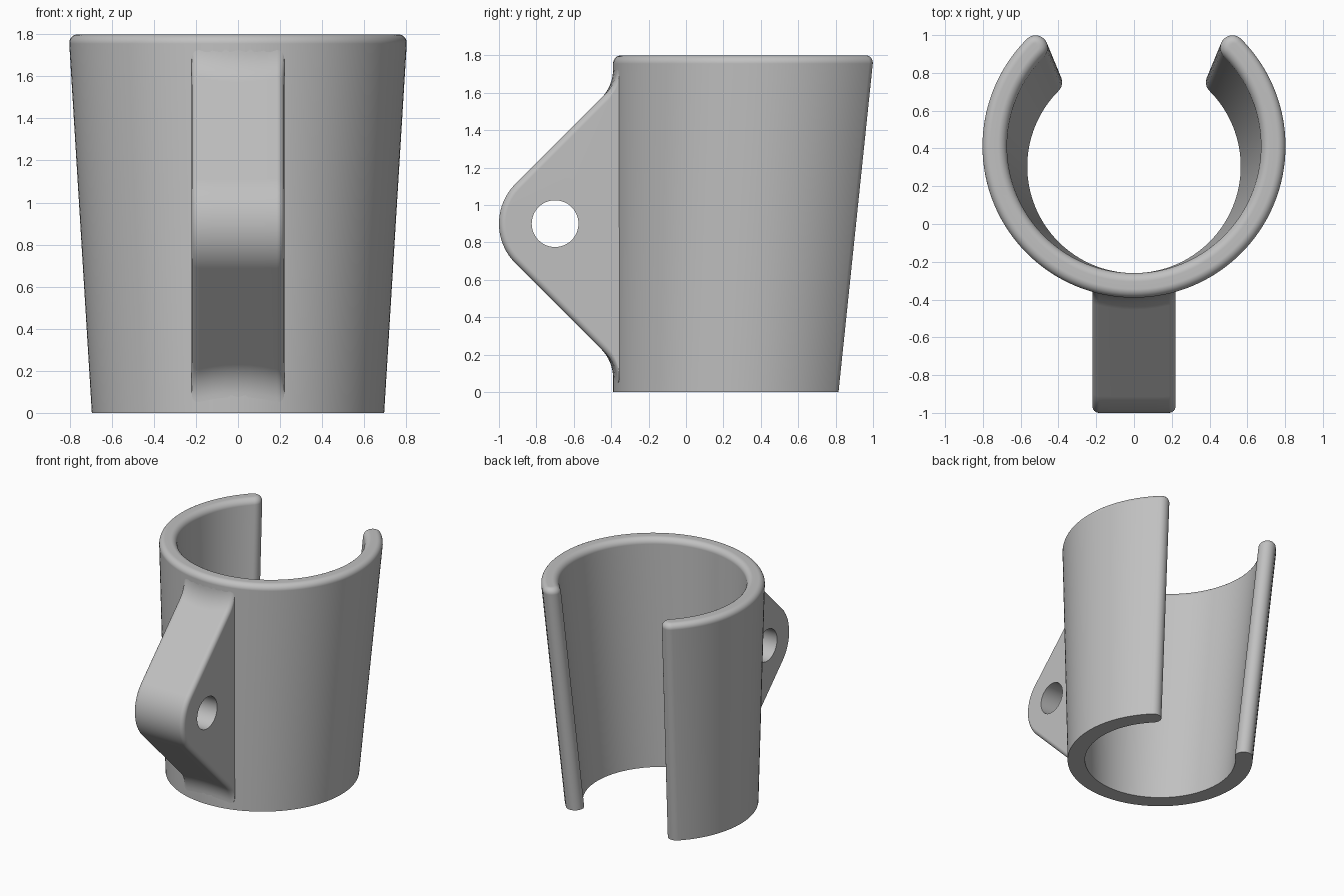
import bpy, bmesh
from math import sin, cos, pi, sqrt, radians

if "Cube" in bpy.data.objects:
    bpy.data.objects.remove(bpy.data.objects["Cube"], do_unlink=True)

HEIGHT = 1.8
HALF_WALL = 0.065
FRONT = -0.39            # vertical front line of the tapered wall

grey = bpy.data.materials.new("plain grey")
grey.use_nodes = True
grey.diffuse_color = (0.53, 0.53, 0.53, 1)
grey.node_tree.nodes["Principled BSDF"].inputs["Base Color"].default_value = grey.diffuse_color


def make_object(name, bm):
    bmesh.ops.recalc_face_normals(bm, faces=bm.faces[:])
    mesh = bpy.data.meshes.new(name)
    bm.to_mesh(mesh)
    bm.free()
    mesh.materials.append(grey)
    obj = bpy.data.objects.new(name, mesh)
    bpy.context.collection.objects.link(obj)
    return obj


def loft(bm, loops):
    """Skin closed point loops of equal length, return their vertices."""
    rings = [[bm.verts.new(p) for p in loop] for loop in loops]
    for a, b in zip(rings, rings[1:]):
        for i in range(len(a)):
            j = (i + 1) % len(a)
            bm.faces.new((a[i], a[j], b[j], b[i]))
    return rings


def select_only(obj):
    bpy.ops.object.select_all(action='DESELECT')
    obj.select_set(True)
    bpy.context.view_layer.objects.active = obj


def finish(obj):
    select_only(obj)
    bpy.ops.object.shade_smooth_by_angle(angle=radians(35))
    mod = obj.modifiers.new("even shading", 'WEIGHTED_NORMAL')
    mod.keep_sharp = True


# Open tapered cup: C-shaped outline with round ends, lofted upward
ARC, CAP = 96, 8


def cup_outline(z, inset):
    radius = 0.63 + 0.11 * z / HEIGHT
    centre_y = FRONT + HALF_WALL + radius
    t = HALF_WALL - inset

    def side(sign):
        pts = []
        start, sweep = radians(135), radians(270)
        for k in range(CAP):                       # first round end
            a = pi / 2 * k / CAP
            pts.append((start, sign * t * sin(a), -t * cos(a)))
        for k in range(ARC + 1):                   # long arc
            pts.append((start + sweep * k / ARC, sign * t, 0))
        for k in range(1, CAP + 1):                # second round end
            a = pi / 2 * k / CAP
            pts.append((start + sweep, sign * t * cos(a), t * sin(a)))
        return pts

    outer, inner = side(1), side(-1)
    result = []
    for ang, off, along in outer + inner[-2:0:-1]:
        a = ang - pi / 2 + pi / 2
        r = radius + off
        result.append((r * cos(a) - along * sin(a),
                       centre_y + r * sin(a) + along * cos(a), z))
    return result


RIM = 0.045
levels = [(0, 0), (0.9, 0)]
for k in range(9):
    a = pi / 2 * k / 8
    levels.append((HEIGHT - RIM + RIM * sin(a), RIM * (1 - cos(a))))

bm = bmesh.new()
rings = loft(bm, [cup_outline(z, d) for z, d in levels])
for ring in (rings[0], rings[-1]):
    n = len(ring)
    half = n // 2
    for i in range(half):                          # strip between both sides
        quad = [ring[i], ring[i + 1], ring[(n - i - 1) % n], ring[(n - i) % n]]
        bm.faces.new(list(dict.fromkeys(quad)))
finish(make_object("open_cup", bm))

# Lug on the front: rounded nose, sloped flanks, fillets into the wall
NOSE_Y, NOSE_Z, NOSE_R = -0.70, 0.90, 0.30
HALF_WIDTH, EDGE, BLEND = 0.22, 0.035, 0.22


def lug_outline(x, inset):
    wall = FRONT + 0.75 - sqrt(0.75 ** 2 - x * x)
    r = NOSE_R - inset
    upper = []
    for k in range(13):                            # nose, tip to flank
        a = pi - pi / 4 * k / 12
        upper.append((NOSE_Y + r * cos(a), r * sin(a)))
    corner = r * sqrt(2) + wall - NOSE_Y           # flank height at the wall
    top = corner + BLEND * (sqrt(2) - 1)
    for k in range(9):                             # fillet, flank to wall
        a = pi / 4 * (1 - k / 8)
        upper.append((wall - BLEND * (1 - cos(a)), top - BLEND * sin(a)))
    upper.append((-0.31, top))
    lower = [(y, -h) for y, h in upper[:0:-1]]
    return [(x, y, NOSE_Z + h) for y, h in upper + lower]


slices = []
for k in range(7):
    a = pi / 2 * k / 6
    slices.append((HALF_WIDTH - EDGE + EDGE * cos(a), EDGE * (1 - sin(a))))
slices += [(0.12, 0), (0.06, 0), (0, 0)]
slices += [(-x, d) for x, d in slices[-2::-1]]

bm = bmesh.new()
rings = loft(bm, [lug_outline(x, d) for x, d in slices])
bm.faces.new(rings[0])
bm.faces.new(rings[-1])
lug = make_object("front_lug", bm)

# Cross hole through the lug
bpy.ops.mesh.primitive_cylinder_add(vertices=48, radius=0.125, depth=1,
                                    location=(0, NOSE_Y, NOSE_Z), rotation=(0, pi / 2, 0))
cutter = bpy.context.object
cutter.name = "hole_cutter"
cutter.hide_render = True
cutter.data.materials.append(grey)
cut = lug.modifiers.new("hole", 'BOOLEAN')
cut.operation = 'DIFFERENCE'
cut.solver = 'EXACT'
cut.object = cutter
select_only(lug)
bpy.ops.object.modifier_apply(modifier=cut.name)
bpy.data.objects.remove(cutter, do_unlink=True)
finish(lug)
